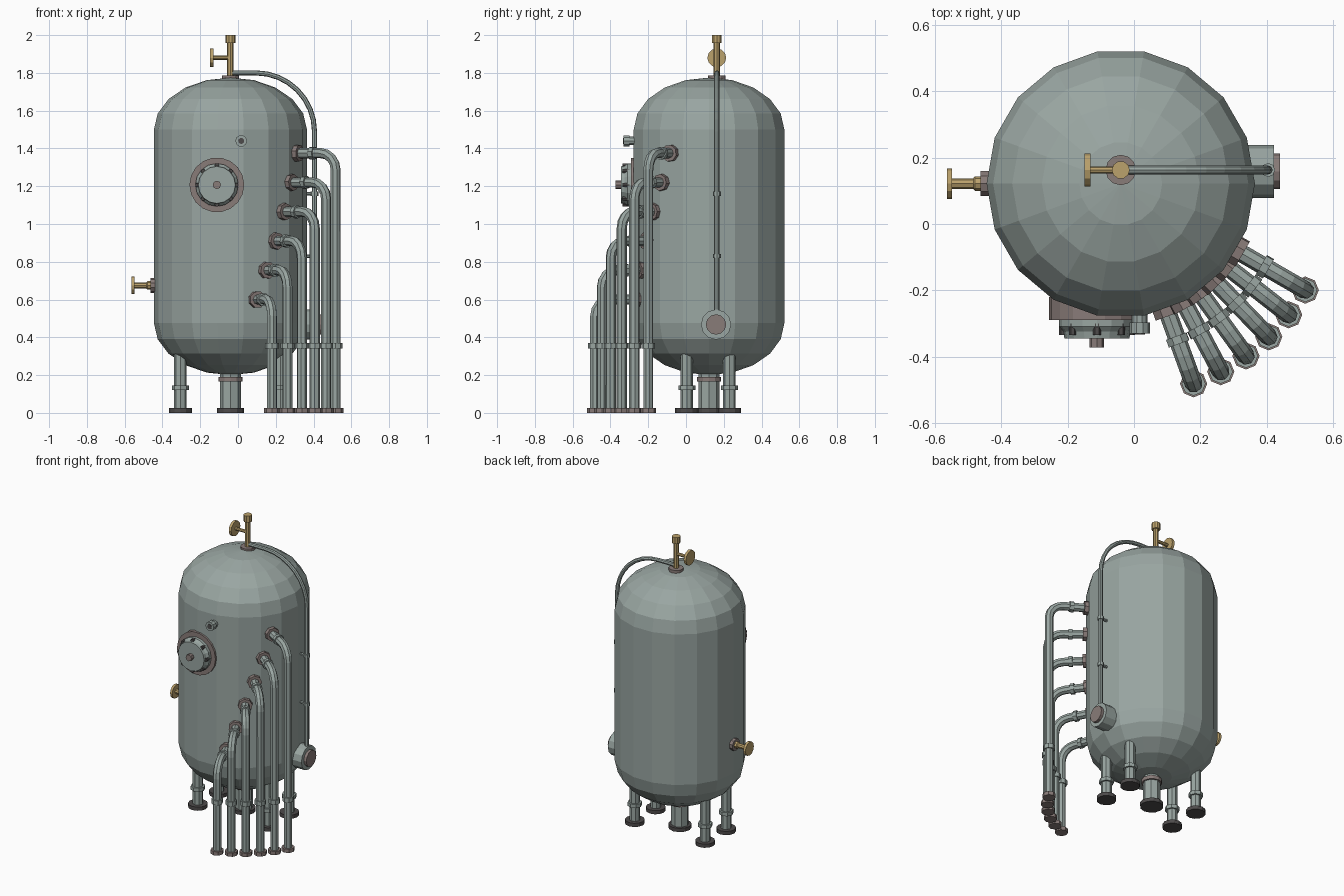
import bpy, bmesh, math
from mathutils import Vector

cube = bpy.data.objects.get("Cube")
if cube:
    bpy.data.objects.remove(cube, do_unlink=True)


def material(name, color):
    m = bpy.data.materials.new(name)
    m.use_nodes = True
    m.diffuse_color = (*color, 1)
    m.node_tree.nodes["Principled BSDF"].inputs["Base Color"].default_value = (*color, 1)
    return m


STEEL = material("grey green steel", (0.32, 0.38, 0.36))
BROWN = material("brown grey flange", (0.25, 0.2, 0.19))
GOLD = material("brass", (0.5, 0.36, 0.15))
DARK = material("dark iron", (0.075, 0.07, 0.07))

CX, CY, R = -0.04, 0.122, 0.405
X, Y, Z = Vector((1, 0, 0)), Vector((0, 1, 0)), Vector((0, 0, 1))


def lathe(name, origin, axis, profile, mat, sides=12):
    """Spin (radius, distance) pairs about an axis; flat ends are capped."""
    bm = bmesh.new()
    rings = []
    for r, d in profile:
        if r == 0:
            rings.append([bm.verts.new((0, 0, d))])
        else:
            rings.append([bm.verts.new((r * math.cos(a), r * math.sin(a), d))
                          for a in (math.tau * i / sides for i in range(sides))])
    for a, b in zip(rings, rings[1:]):
        for i in range(sides):
            j = (i + 1) % sides
            quad = [a[i % len(a)], a[j % len(a)], b[j % len(b)], b[i % len(b)]]
            bm.faces.new(list(dict.fromkeys(quad)))
    for ring in (rings[0], rings[-1]):
        if len(ring) > 1:
            bm.faces.new(ring)
    bmesh.ops.recalc_face_normals(bm, faces=bm.faces)
    mesh = bpy.data.meshes.new(name)
    bm.to_mesh(mesh)
    bm.free()
    mesh.materials.append(mat)
    ob = bpy.data.objects.new(name, mesh)
    bpy.context.collection.objects.link(ob)
    ob.location = origin
    ob.rotation_mode = 'QUATERNION'
    ob.rotation_quaternion = Z.rotation_difference(Vector(axis))
    return ob


def disc(name, origin, axis, r, start, end, mat, sides=12):
    return lathe(name, origin, axis, [(r, start), (r, end)], mat, sides)


def tube(name, points, r, mat):
    """Eight sided pipe along a path."""
    cu = bpy.data.curves.new(name, 'CURVE')
    cu.dimensions = '3D'
    cu.bevel_depth = r
    cu.bevel_resolution = 2
    cu.use_fill_caps = True
    sp = cu.splines.new('POLY')
    sp.points.add(len(points) - 1)
    for p, co in zip(sp.points, points):
        p.co = (*co, 1)
    sp.use_smooth = False
    cu.materials.append(mat)
    ob = bpy.data.objects.new(name, cu)
    bpy.context.collection.objects.link(ob)
    bpy.ops.object.select_all(action='DESELECT')
    ob.select_set(True)
    bpy.context.view_layer.objects.active = ob
    bpy.ops.object.convert(target='MESH')


def bend(corner, out, r, steps):
    """Quarter bend from the horizontal direction out to straight down."""
    centre = corner - out * r - Z * r
    angles = [math.pi / 2 * i / steps for i in range(steps + 1)]
    return [centre + out * r * math.sin(a) + Z * r * math.cos(a) for a in angles]


# Tank: cylinder with elliptical ends
H, LOW, HIGH, N = 0.275, 0.475, 1.5, 5
arc = [math.pi / 2 * i / N for i in range(N)]
profile = [(0, LOW - H)]
profile += [(R * math.cos(a), LOW - H * math.sin(a)) for a in reversed(arc)]
profile += [(R * math.cos(a), HIGH + H * math.sin(a)) for a in arc]
profile += [(0, HIGH + H)]
lathe("tank", (CX, CY, 0), Z, profile, STEEL, 18)

# Four legs and the central drain
for sx, side in ((-1, "right"), (1, "left")):
    for sy, end in ((-1, "front"), (1, "back")):
        at = (CX + sx * 0.265, CY - 0.005 + sy * 0.113, 0)
        name = f"{end}_{side}_leg"
        disc(name, at, Z, 0.033, 0.02, 0.36, STEEL, 8)
        disc(name + "_collar", at, Z, 0.045, 0.12, 0.145, STEEL, 8)
        disc(name + "_foot", at, Z, 0.061, 0, 0.025, DARK)
at = (CX, CY, 0)
disc("drain_pipe", at, Z, 0.055, 0.02, 0.22, STEEL, 8)
disc("drain_collar", at, Z, 0.064, 0.165, 0.19, BROWN)
disc("drain_foot", at, Z, 0.072, 0, 0.025, DARK)

# Six outlet pipes fanned around the front left, stepping down
for i in range(6):
    angle = math.radians(-30 - 8 * i)
    out = Vector((math.cos(angle), math.sin(angle), 0))
    base = Vector((CX, CY, 0))
    level = base + Z * (1.375 - 0.155 * i)
    foot = base + out * 0.643
    name = f"outlet_{i + 1}"
    tube(name + "_pipe", [level + out * 0.37] + bend(level + out * 0.643, out, 0.09, 4)
         + [foot + Z * 0.01], 0.027, STEEL)
    disc(name + "_flange", level, out, 0.045, 0.385, 0.425, BROWN, 8)
    disc(name + "_collar", level, out, 0.035, 0.49, 0.515, STEEL, 8)
    disc(name + "_lower_collar", foot, Z, 0.036, 0.34, 0.37, STEEL, 8)
    disc(name + "_foot", foot, Z, 0.041, 0, 0.025, BROWN, 8)

# Manhole with cover, bolts and knob
at = Vector((-0.112, 0, 1.207))
disc("manhole_flange", at, -Y, 0.145, 0.22, 0.29, BROWN, 18)
lathe("manhole_cover", at, -Y, [(0.114, 0.285), (0.114, 0.31), (0.102, 0.325),
                                (0.098, 0.345)], STEEL, 16)
disc("manhole_knob", at, -Y, 0.022, 0.34, 0.372, BROWN, 8)
for i in range(8):
    a = math.tau * i / 8
    spot = at + Vector((math.cos(a), 0, math.sin(a))) * 0.103
    disc(f"manhole_bolt_{i + 1}", spot, -Y, 0.012, 0.3, 0.335, DARK, 6)

# Small front nozzle
at = (0.017, 0, 1.44)
disc("front_nozzle", at, -Y, 0.024, 0.24, 0.31, STEEL, 10)
disc("front_nozzle_rim", at, -Y, 0.031, 0.298, 0.33, STEEL, 10)
disc("front_nozzle_bore", at, -Y, 0.016, 0.32, 0.333, DARK, 10)

# Right side valve
at = (0, CY, 0.675)
disc("side_valve_flange", at, -X, 0.04, 0.42, 0.463, BROWN, 10)
lathe("side_valve", at, -X, [(0.022, 0.455), (0.022, 0.48), (0.016, 0.485),
                             (0.016, 0.555)], GOLD, 8)
disc("side_valve_wheel", at, -X, 0.046, 0.549, 0.565, GOLD)

# Top valve
TY = 0.163
at = (CX, TY, 0)
disc("top_flange", at, Z, 0.046, 1.74, 1.785, BROWN)
disc("top_valve_stem", at, Z, 0.017, 1.77, 1.97, GOLD, 8)
disc("top_valve_cap", at, Z, 0.027, 1.957, 2.0, GOLD, 10)
at = (0, TY, 1.88)
disc("top_valve_spindle", at, -X, 0.011, 0.04, 0.14, GOLD, 8)
disc("top_valve_wheel", at, -X, 0.05, 0.131, 0.149, GOLD)

# Thin pipe from the top valve down to the side nozzle
tube("vent_pipe", [Vector((CX, TY, 1.8))] + bend(Vector((0.405, TY, 1.8)), X, 0.31, 8)
     + [Vector((0.405, TY, 0.5))], 0.0135, STEEL)
for i, z in enumerate((1.16, 0.83)):
    disc(f"vent_clip_{i + 1}", (0.405, TY, z), Z, 0.021, -0.011, 0.011, STEEL, 8)
    disc(f"vent_bracket_{i + 1}", (0, TY, z), X, 0.009, 0.33, 0.4, STEEL, 6)

# Left side nozzle
at = (0, TY - 0.004, 0.468)
disc("side_nozzle", at, X, 0.08, 0.31, 0.422, STEEL)
disc("side_nozzle_plug", at, X, 0.054, 0.41, 0.441, BROWN)
